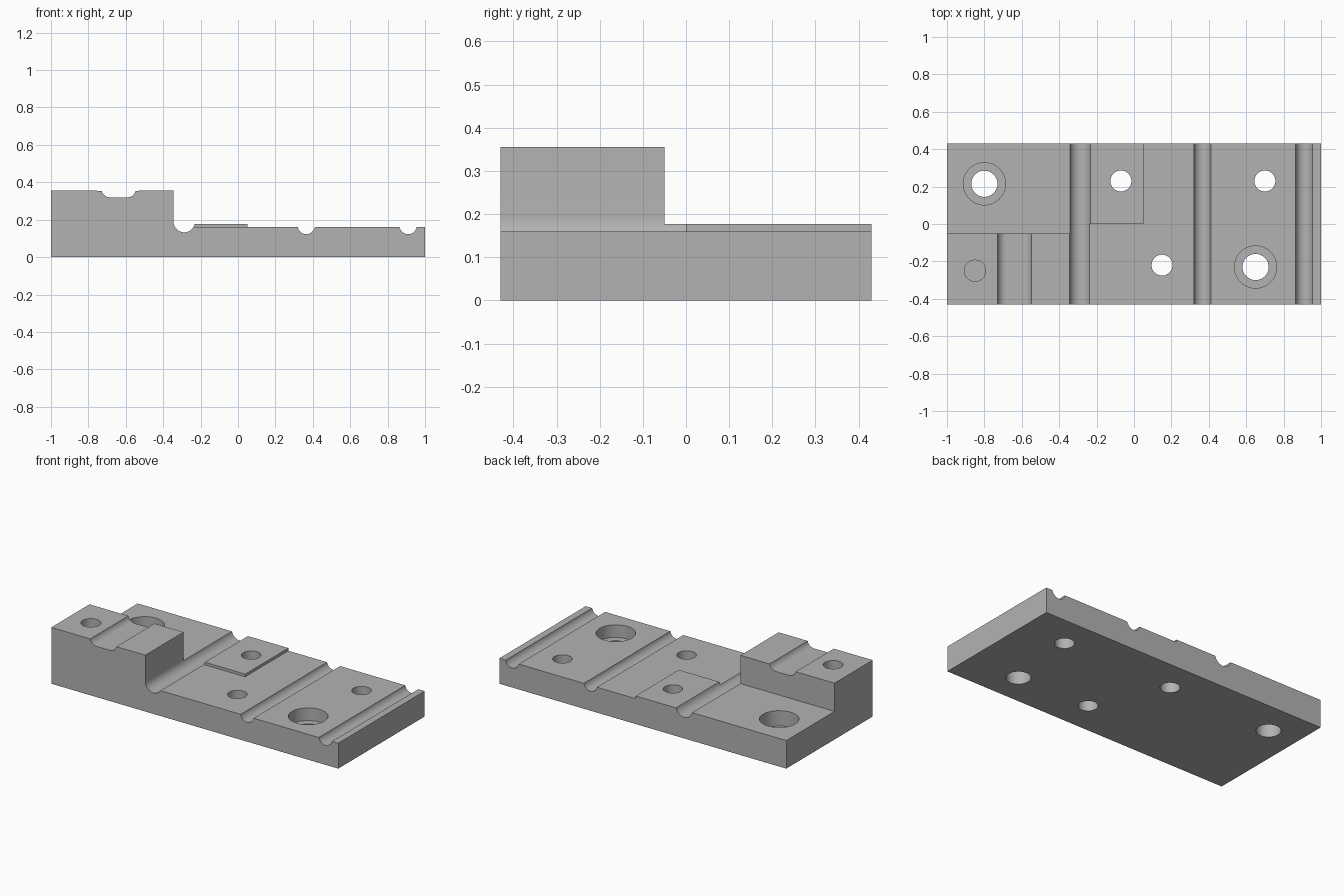
import bpy
import bmesh
from math import sin, cos, radians, tau
from mathutils import Vector

if "Cube" in bpy.data.objects:
    bpy.data.objects.remove(bpy.data.objects["Cube"], do_unlink=True)

HALF_Y = 0.43
STEP_TOP, PAD_TOP, BASE_TOP = 0.355, 0.177, 0.16
STEP_X, STEP_Y = -0.345, -0.05      # inner wall and back wall of the raised step


def extrude(name, outline, start, end, along):
    """Extrude a closed 2D outline along Y (outline in XZ) or Z (outline in XY)."""
    bm = bmesh.new()
    if along == "Y":
        points = [Vector((a, start, b)) for a, b in outline]
        shift = Vector((0, end - start, 0))
    else:
        points = [Vector((a, b, start)) for a, b in outline]
        shift = Vector((0, 0, end - start))
    face = bm.faces.new([bm.verts.new(p) for p in points])
    grown = bmesh.ops.extrude_face_region(bm, geom=[face], use_keep_orig=True)
    verts = [g for g in grown["geom"] if isinstance(g, bmesh.types.BMVert)]
    bmesh.ops.translate(bm, verts=verts, vec=shift)
    bmesh.ops.recalc_face_normals(bm, faces=bm.faces[:])
    mesh = bpy.data.meshes.new(name)
    bm.to_mesh(mesh)
    bm.free()
    obj = bpy.data.objects.new(name, mesh)
    bpy.context.collection.objects.link(obj)
    return obj


def arc(x, z, radius, first, last, steps=14):
    angles = [radians(first + (last - first) * i / steps) for i in range(steps + 1)]
    return [(x + radius * cos(a), z + radius * sin(a)) for a in angles]


def circle(x, y, radius, count=48):
    return [(x + radius * cos(tau * i / count), y + radius * sin(tau * i / count))
            for i in range(count)]


def cut(target, cutter):
    cutter.hide_render = True
    mod = target.modifiers.new("cut", "BOOLEAN")
    mod.operation = "DIFFERENCE"
    mod.solver = "EXACT"
    mod.object = cutter
    bpy.context.view_layer.objects.active = target
    bpy.ops.object.modifier_apply(modifier=mod.name)
    bpy.data.objects.remove(cutter, do_unlink=True)


# Side profile: raised step with wide channel, root groove, two narrow grooves
R = 0.0465
profile = [(-1, 0), (-1, STEP_TOP)]
profile += arc(-0.684, 0.366, R, 194, 270)
profile += arc(-0.592, 0.366, R, 270, 346)
profile += [(STEP_X, STEP_TOP)]
profile += arc(-0.2875, 0.19, 0.0575, 180, 347)
for groove_x in (0.365, 0.91):
    profile += [(groove_x - R, PAD_TOP)]
    profile += arc(groove_x, 0.169, R, 180, 360)
    profile += [(groove_x + R, PAD_TOP)]
profile += [(1, PAD_TOP), (1, 0)]
plate = extrude("mounting_plate", profile, -HALF_Y, HALF_Y, "Y")

# Clear the back half of the step down to a low shelf
cut(plate, extrude("shelf_cutter",
                   [(-1.1, STEP_Y), (-0.29, STEP_Y), (-0.29, 0.5), (-1.1, 0.5)],
                   PAD_TOP, 0.5, "Z"))

# Lower the main surface, leaving the thin square pad
cut(plate, extrude("floor_cutter",
                   [(-0.29, -0.5), (1.1, -0.5), (1.1, 0.5), (0.05, 0.5), (0.05, 0), (-0.29, 0)],
                   BASE_TOP, 0.3, "Z"))

# Plain through holes
for x, y in ((-0.07, 0.23), (0.7, 0.23), (0.15, -0.22)):
    cut(plate, extrude("hole_cutter", circle(x, y, 0.056), -0.1, 0.5, "Z"))

# Counterbored through holes
for x, y in ((-0.8, 0.215), (0.65, -0.23)):
    cut(plate, extrude("counterbore_cutter", circle(x, y, 0.113), 0.08, 0.5, "Z"))
    cut(plate, extrude("bolt_cutter", circle(x, y, 0.07), -0.1, 0.3, "Z"))

# Blind hole in the raised step
cut(plate, extrude("blind_cutter", circle(-0.85, -0.25, 0.057), 0.155, 0.5, "Z"))

# Plain grey metal
grey = bpy.data.materials.new("grey_metal")
grey.use_nodes = True
colour = (0.45, 0.45, 0.45, 1)
grey.diffuse_color = colour
grey.node_tree.nodes["Principled BSDF"].inputs["Base Color"].default_value = colour
plate.data.materials.clear()
plate.data.materials.append(grey)

bpy.ops.object.select_all(action="DESELECT")
plate.select_set(True)
bpy.context.view_layer.objects.active = plate
bpy.ops.object.shade_smooth_by_angle(angle=radians(30))
